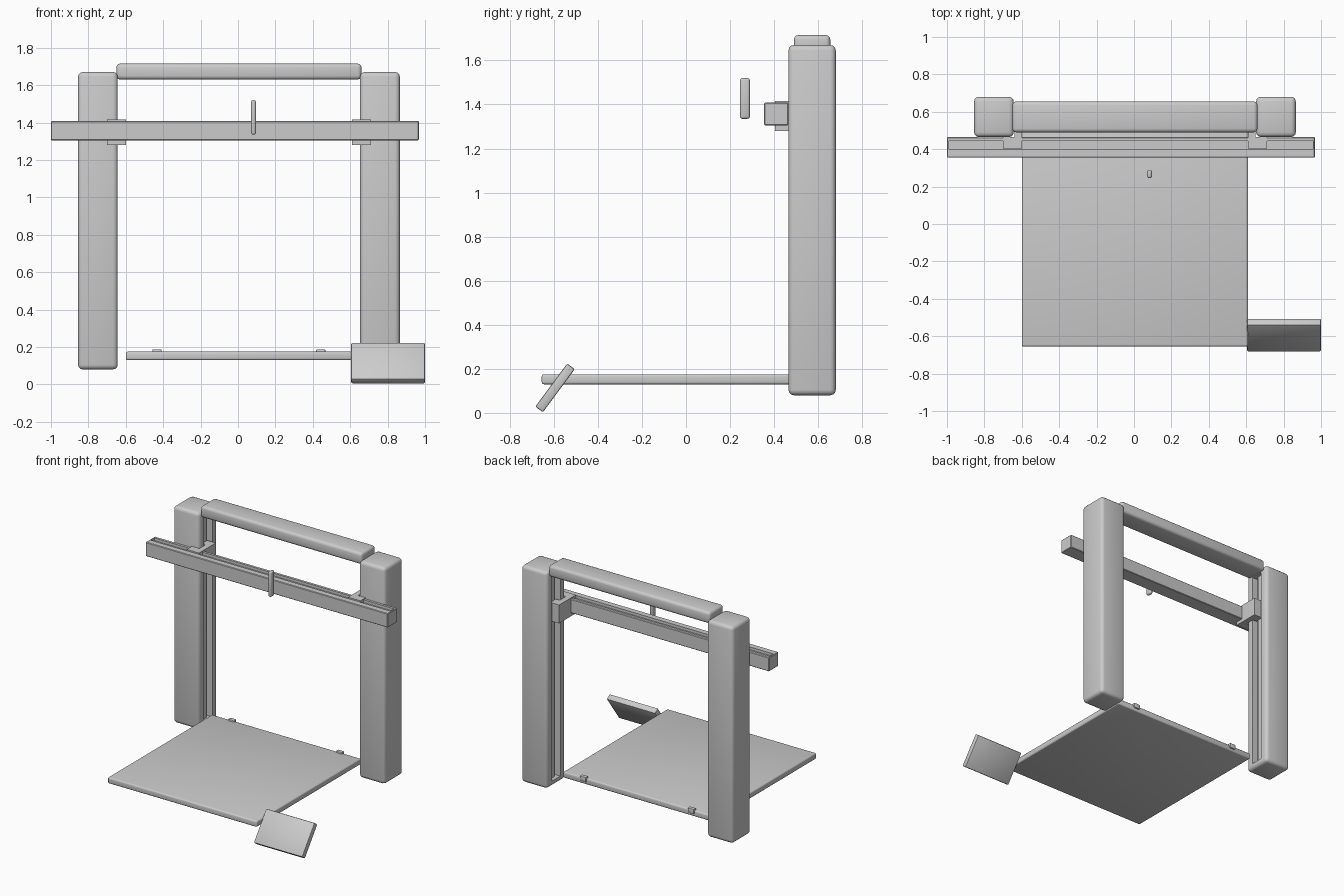
import bpy
import bmesh
from math import radians
from mathutils import Vector

if "Cube" in bpy.data.objects:
    bpy.data.objects.remove(bpy.data.objects["Cube"], do_unlink=True)

grey = bpy.data.materials.new("light grey")
grey.use_nodes = True
COLOUR = (0.6, 0.6, 0.6, 1)
grey.diffuse_color = COLOUR
grey.node_tree.nodes["Principled BSDF"].inputs["Base Color"].default_value = COLOUR


def cut_recess(bm, normal, low, high, depth):
    """Sink a rectangular channel, bounded by low and high, into one flat side."""
    normal = Vector(normal)
    side = max(bm.faces, key=lambda f: f.calc_area() if f.normal.dot(normal) > 0.99 else 0)
    centre = side.calc_center_median()
    bmesh.ops.inset_individual(bm, faces=[side], thickness=0.002)
    for v in side.verts:
        for axis in range(3):
            if not normal[axis]:
                v.co[axis] = high[axis] if v.co[axis] > centre[axis] else low[axis]
    floor = bmesh.ops.extrude_discrete_faces(bm, faces=[side])["faces"][0]
    bmesh.ops.translate(bm, verts=floor.verts, vec=-normal * depth)


def box(name, x, y, z, bevel=0.0, segments=3, recess=None, tilt=0):
    """Rounded block spanning the given ranges."""
    low, high = (Vector(c) for c in zip(x, y, z))
    centre, size = (low + high) / 2, high - low
    bm = bmesh.new()
    bmesh.ops.create_cube(bm, size=1)
    bmesh.ops.scale(bm, vec=size, verts=bm.verts)
    if bevel:
        bmesh.ops.bevel(bm, geom=bm.edges[:], offset=bevel, segments=segments,
                        profile=0.5, affect="EDGES")
    bm.normal_update()
    if recess:
        normal, r_low, r_high, depth = recess
        cut_recess(bm, normal, Vector(r_low) - centre, Vector(r_high) - centre, depth)
    bmesh.ops.recalc_face_normals(bm, faces=bm.faces)
    mesh = bpy.data.meshes.new(name)
    bm.to_mesh(mesh)
    bm.free()
    mesh.materials.append(grey)
    obj = bpy.data.objects.new(name, mesh)
    obj.location = centre
    obj.rotation_euler.x = tilt
    bpy.context.collection.objects.link(obj)
    bpy.ops.object.select_all(action="DESELECT")
    obj.select_set(True)
    bpy.context.view_layer.objects.active = obj
    bpy.ops.object.shade_smooth_by_angle(angle=radians(35))
    return obj


MID = 0.005  # frame centre line


def span(side, inner, outer):
    """Range in x on one side of the frame."""
    return sorted((MID + side * inner, MID + side * outer))


for side, word in ((1, "left"), (-1, "right")):
    # Upright with a guide channel on its inner side
    box(word + "_upright", span(side, 0.648, 0.86), (0.465, 0.68), (0.08, 1.67), 0.025,
        recess=((-side, 0, 0), (0, 0.525, 0.12), (0, 0.62, 1.63), 0.05))
    # Guide rail inside the channel
    box(word + "_guide_rail", span(side, 0.675, 0.705), (0.555, 0.59), (0.12, 1.63))
    # Carriage: plate behind the beam and arm reaching into the channel
    box(word + "_carriage_plate", span(side, 0.605, 0.705), (0.405, 0.466), (1.28, 1.415))
    box(word + "_carriage_arm", span(side, 0.605, 0.645), (0.46, 0.6), (1.28, 1.415))
    box(word + "_carriage_slider", span(side, 0.64, 0.68), (0.535, 0.6), (1.28, 1.415))
    # Bed stop on the back edge
    box(word + "_bed_stop", span(side, 0.413, 0.463), (0.535, 0.565), (0.15, 0.187), 0.006, 2)

# Top crossbar
box("top_crossbar", (-0.65, 0.66), (0.49, 0.655), (1.63, 1.715), 0.02)

# Moving beam with a slot along its top
box("moving_beam", (-1.0, 0.967), (0.355, 0.465), (1.305, 1.408), 0.004, 1,
    recess=((0, 0, 1), (-0.99, 0.4, 0), (0.957, 0.443, 0), 0.02))

# Print nozzle
box("nozzle", (0.07, 0.096), (0.245, 0.29), (1.335, 1.52), 0.011)

# Bed plate
box("bed_plate", (-0.6, 0.61), (-0.655, 0.555), (0.13, 0.175), 0.01)

# Tilted control panel
box("control_panel", (0.605, 1.0), (-0.616, -0.573), (-0.008, 0.235), 0.007, 2,
    tilt=radians(-36.5))
